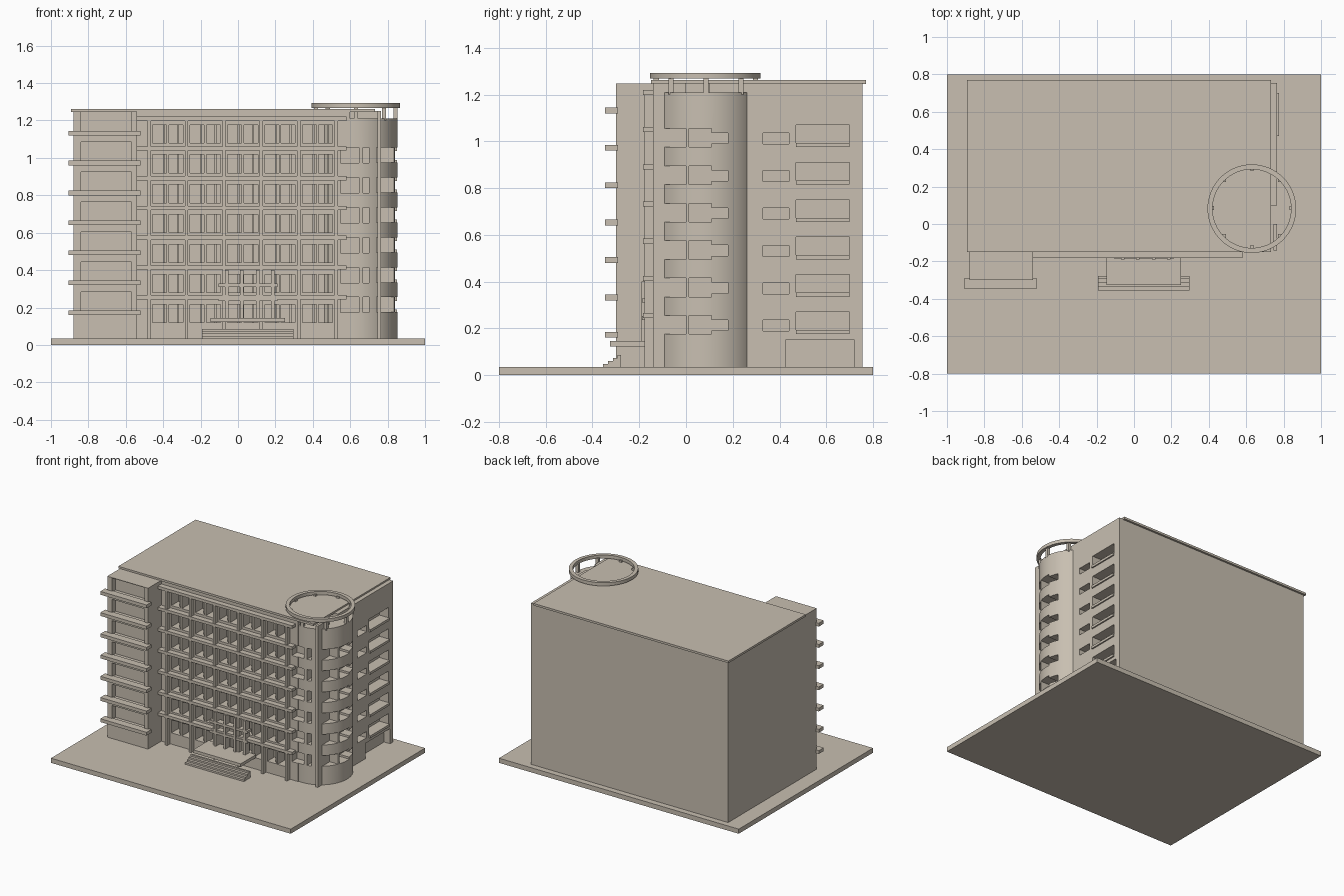
import bpy, bmesh, math
from mathutils import Matrix, Vector

if "Cube" in bpy.data.objects:
    bpy.data.objects.remove(bpy.data.objects["Cube"])

stone = bpy.data.materials.new("warm_stone")
stone.diffuse_color = (0.578, 0.521, 0.44, 1)
stone.use_nodes = True
stone.node_tree.nodes["Principled BSDF"].inputs["Base Color"].default_value = stone.diffuse_color


def add_object(name, bm):
    mesh = bpy.data.meshes.new(name)
    bm.to_mesh(mesh)
    bm.free()
    mesh.materials.append(stone)
    ob = bpy.data.objects.new(name, mesh)
    bpy.context.collection.objects.link(ob)
    return ob


def boxes(name, spans):
    """One mesh of boxes, each given as (x0, x1, y0, y1, z0, z1)."""
    bm = bmesh.new()
    for x0, x1, y0, y1, z0, z1 in spans:
        m = Matrix.Translation(((x0 + x1) / 2, (y0 + y1) / 2, (z0 + z1) / 2))
        m = m @ Matrix.Diagonal((x1 - x0, y1 - y0, z1 - z0, 1))
        bmesh.ops.create_cube(bm, size=1, matrix=m)
    return add_object(name, bm)


def cut(ob, spans):
    """Cut box-shaped openings out of an object."""
    cutter = boxes("cutter", spans)
    cutter.hide_render = True
    mod = ob.modifiers.new("openings", 'BOOLEAN')
    mod.operation = 'DIFFERENCE'
    mod.solver = 'EXACT'
    mod.use_self = True
    mod.object = cutter
    bpy.context.view_layer.update()
    dg = bpy.context.evaluated_depsgraph_get()
    mesh = bpy.data.meshes.new_from_object(ob.evaluated_get(dg))
    ob.modifiers.clear()
    ob.data = mesh
    bpy.data.objects.remove(cutter)


def smooth(ob):
    bpy.ops.object.select_all(action='DESELECT')
    ob.select_set(True)
    bpy.context.view_layer.objects.active = ob
    bpy.ops.object.shade_smooth_by_angle(angle=math.radians(25))


G = 0.035                                   # ground plate top
STEP = 0.16                                 # storey height
bay_x = [-0.375 + 0.2 * i for i in range(5)]
CX, CY, R = 0.63, 0.085, 0.222              # round stair tower

# Ground plate and roof
boxes("ground_plate", [(-1, 1, -0.8, 0.8, 0, G)])
boxes("roof_slab", [(-0.893, 0.733, -0.15, 0.77, 1.246, 1.262)])

# Main block with paired windows in every bay
main = boxes("main_block", [(-0.88, 0.6, -0.142, 0.755, 0.02, 1.25)])
front_windows = []
mullions = []
for k in range(7):
    z = 1.08 - STEP * k
    for x in bay_x:
        front_windows.append((x - 0.081, x - 0.006, -0.2, -0.06, z, z + 0.097))
        front_windows.append((x + 0.006, x + 0.081, -0.2, -0.06, z, z + 0.097))
        for mx in (x - 0.022, x + 0.055):
            mullions.append((mx - 0.005, mx + 0.005, -0.12, -0.055, z - 0.005, z + 0.1))
corner_windows = []
for k in range(6):
    z = 0.972 - STEP * k
    corner_windows.append((0.548, 0.647, -0.2, -0.08, z, z + 0.083))
    corner_windows.append((0.668, 0.70, -0.2, -0.08, z, z + 0.083))
cut(main, front_windows + corner_windows)
boxes("window_mullions", mullions)

# Side wing with wide windows, small windows and a garage door recess
wing = boxes("side_wing", [(0.55, 0.765, 0.1, 0.755, 0.02, 1.25)])
side_windows = [(0.715, 0.9, 0.425, 0.72, G, 0.15)]
sills = []
for k in range(6):
    z = 0.975 - STEP * k
    side_windows.append((0.69, 0.9, 0.47, 0.70, z, z + 0.095))
    side_windows.append((0.69, 0.9, 0.33, 0.44, z + 0.013, z + 0.06))
    sills.append((0.68, 0.775, 0.47, 0.70, z, z + 0.018))
cut(wing, side_windows)
boxes("side_window_sills", sills)

# Round stair tower
bm = bmesh.new()
bmesh.ops.create_cone(bm, cap_ends=True, segments=64, radius1=R, radius2=R, depth=1.19,
                      matrix=Matrix.Translation((CX, CY, 0.02 + 0.595)))
tower = add_object("round_tower", bm)
round_windows = []
for k in range(6):
    z = 0.975 - STEP * k
    round_windows.append((0.74, 0.9, -0.11, 0.0, z, z + 0.08))
    round_windows.append((0.76, 0.9, 0.012, 0.11, z, z + 0.08))
    round_windows.append((0.77, 0.9, 0.055, 0.18, z + 0.015, z + 0.061))
cut(tower, corner_windows + round_windows)
smooth(tower)
boxes("tower_fin", [(0.747, 0.765, -0.142, 0.0, 0.02, 1.25)])

# Ring crown on short posts
bm = bmesh.new()
n, rings = 64, []
for r, z in ((0.237, 1.268), (0.237, 1.293), (0.21, 1.293), (0.21, 1.268)):
    rings.append([bm.verts.new((CX + r * math.cos(2 * math.pi * i / n),
                                CY - 0.003 + r * math.sin(2 * math.pi * i / n), z))
                  for i in range(n)])
for a in range(4):
    b = (a + 1) % 4
    for i in range(n):
        j = (i + 1) % n
        bm.faces.new((rings[a][i], rings[a][j], rings[b][j], rings[b][i]))
bmesh.ops.recalc_face_normals(bm, faces=bm.faces)
smooth(add_object("crown_ring", bm))
posts = []
for i in range(8):
    c = Vector((CX, CY)) + 0.212 * Vector((math.cos(i * math.pi / 4), math.sin(i * math.pi / 4)))
    posts.append((c.x - 0.011, c.x + 0.011, c.y - 0.011, c.y + 0.011, 1.2, 1.275))
boxes("crown_posts", posts)

# Left balcony tower
left = boxes("balcony_tower", [(-0.88, -0.54, -0.30, -0.13, 0.02, 1.248)])
panels, balconies = [], []
for k in range(7):
    z = 1.12 - STEP * k
    balconies.append((-0.905, -0.52, -0.347, -0.29, z, z + 0.025))
    panels.append((-0.84, -0.57, -0.4, -0.26, z + 0.02, z + 0.124))
cut(left, panels)
boxes("balconies", balconies)

# Facade sunshade grid
boxes("facade_fins", [(-0.484 + 0.2 * i, -0.466 + 0.2 * i, -0.178, -0.14, 0.03, 1.21)
                      for i in range(6)])
boxes("facade_beams", [(-0.545, 0.58, -0.183, -0.135, 1.198 - 0.159 * k, 1.22 - 0.159 * k)
                       for k in range(7)])

# Entrance canopy, lattice and steps
boxes("entrance_canopy", [(-0.147, 0.25, -0.325, -0.14, 0.122, 0.145)])
lattice = [(x - 0.009, x + 0.009, -0.19, -0.14, 0.14, 0.40) for x in (-0.06, 0.02, 0.105, 0.185)]
lattice += [(-0.105, 0.21, -0.188, -0.14, z, z + 0.018) for z in (0.235, 0.31)]
boxes("entrance_lattice", lattice)
boxes("entrance_steps", [(-0.193, 0.297, -0.355 + 0.021 * i, -0.278, 0.03, 0.048 + 0.0125 * i)
                         for i in range(4)])
